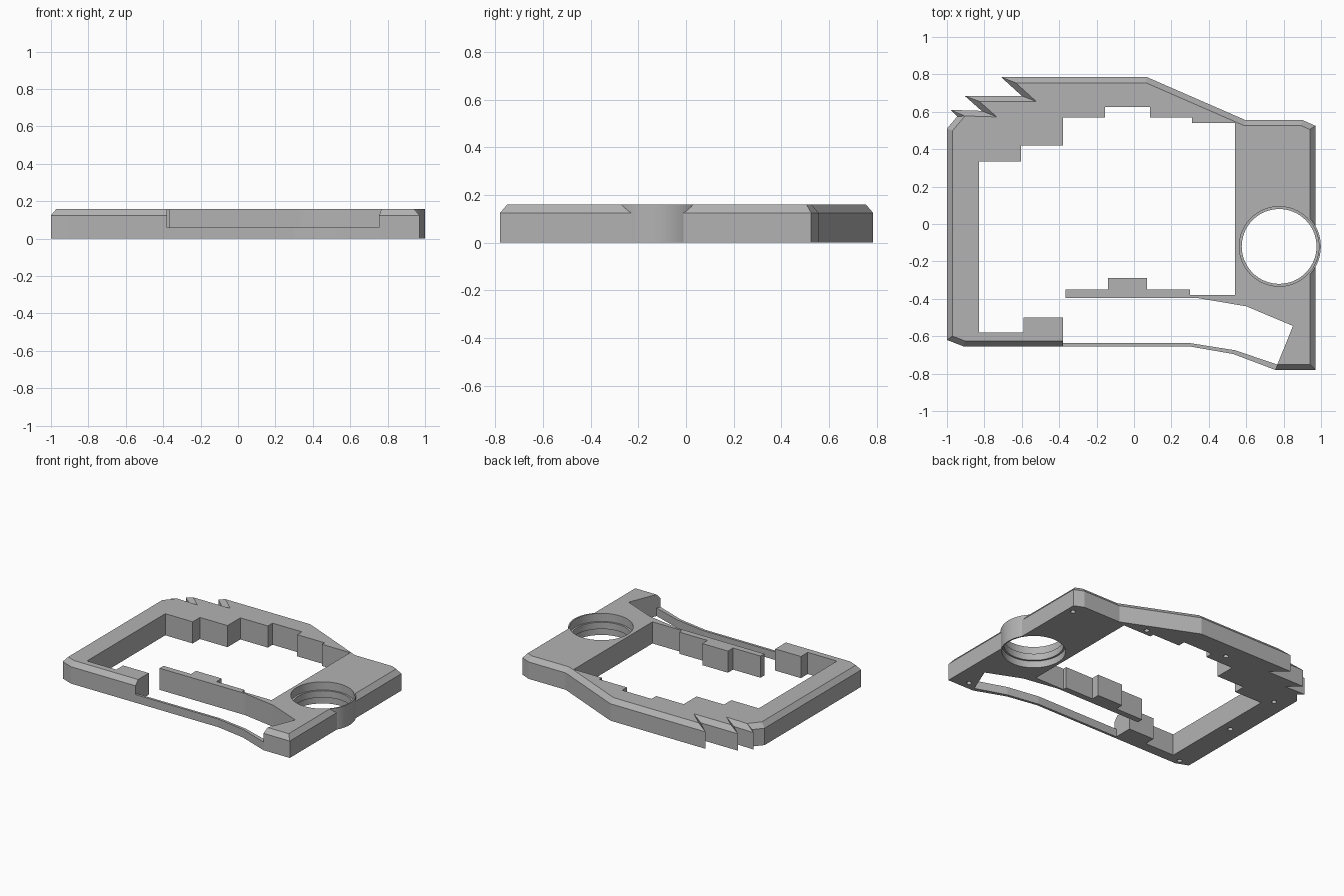
import bpy, bmesh, math
from mathutils import Vector

if "Cube" in bpy.data.objects:
    bpy.data.objects.remove(bpy.data.objects["Cube"], do_unlink=True)

HEIGHT, SHOULDER, BEVEL = 0.16, 0.125, 0.03
RING_CENTRE = (0.776, -0.12)

grey = bpy.data.materials.new("plain_grey")
grey.use_nodes = True
grey.diffuse_color = (0.45, 0.45, 0.45, 1)
grey.node_tree.nodes["Principled BSDF"].inputs["Base Color"].default_value = (0.45, 0.45, 0.45, 1)


def make_object(name, bm):
    bmesh.ops.recalc_face_normals(bm, faces=bm.faces)
    mesh = bpy.data.meshes.new(name)
    bm.to_mesh(mesh)
    bm.free()
    mesh.materials.append(grey)
    obj = bpy.data.objects.new(name, mesh)
    bpy.context.collection.objects.link(obj)
    return obj


def inset(points, amounts):
    """Move each edge of a clockwise outline inward by its own amount, mitred."""
    result = []
    for i, p in enumerate(points):
        before = (p - points[i - 1]).normalized()
        after = (points[(i + 1) % len(points)] - p).normalized()
        n1, n2 = Vector((before.y, -before.x)), Vector((after.y, -after.x))
        a, b = amounts[i - 1], amounts[i]
        det = n1.x * n2.y - n1.y * n2.x
        if abs(det) < 1e-4:
            result.append(p + n1 * a)
        else:
            result.append(p + Vector((a * n2.y - b * n1.y, b * n1.x - a * n2.x)) / det)
    return result


def stack(name, layers):
    """Solid through a stack of (outline, height) layers."""
    bm = bmesh.new()
    rings = [[bm.verts.new((p[0], p[1], z)) for p in pts] for pts, z in layers]
    for low, high in zip(rings, rings[1:]):
        for i in range(len(low)):
            j = (i + 1) % len(low)
            bm.faces.new((low[i], low[j], high[j], high[i]))
    caps = [bm.faces.new(rings[0]), bm.faces.new(rings[-1])]
    bmesh.ops.triangulate(bm, faces=caps)
    return make_object(name, bm)


# Frame outline: bevelled outer edge, then straight stepped inner edge
outer = [(-0.38, -0.655), (-0.91, -0.655), (-1, -0.62), (-1, 0.51),
         (-0.945, 0.575), (-0.98, 0.61), (-0.815, 0.605), (-0.905, 0.685),
         (-0.6, 0.685), (-0.71, 0.785), (0.07, 0.785), (0.595, 0.556),
         (0.9, 0.556), (0.97, 0.525), (0.97, -0.78), (0.755, -0.78)]
inner = [(0.85, -0.545), (0.6, -0.44), (0.335, -0.395), (-0.365, -0.395),
         (-0.365, -0.35), (-0.14, -0.35), (-0.14, -0.29), (0.07, -0.29),
         (0.07, -0.35), (0.3, -0.35), (0.3, -0.38), (0.54, -0.38),
         (0.54, 0.54), (0.31, 0.54), (0.31, 0.57), (0.085, 0.57),
         (0.085, 0.625), (-0.155, 0.625), (-0.155, 0.57), (-0.38, 0.57),
         (-0.38, 0.42), (-0.605, 0.42), (-0.605, 0.335), (-0.83, 0.335),
         (-0.83, -0.58), (-0.59, -0.58), (-0.59, -0.5), (-0.38, -0.5)]
outline = [Vector(p) for p in outer + inner]
amounts = [BEVEL] * (len(outer) - 1) + [0] * (len(inner) + 1)
frame = stack("frame", [(outline, 0), (outline, SHOULDER),
                        (inset(outline, amounts), HEIGHT)])

# Low thin rail bridging the front opening
rail = [(-0.38, -0.655), (0.3, -0.655), (0.53, -0.695), (0.755, -0.78),
        (0.768, -0.752), (0.54, -0.675), (0.3, -0.637), (-0.38, -0.637)]
stack("front_rail", [(rail, 0), (rail, 0.06)])


def circle(x, y, radius, count):
    return [(x + radius * math.cos(math.tau * i / count),
             y + radius * math.sin(math.tau * i / count)) for i in range(count)]


# Openings: round socket and blind screw holes in the underside
screws = [(0.92, 0.46), (0.84, -0.72), (0.38, 0.585), (-0.25, 0.66),
          (-0.89, 0.4), (-0.9, -0.07), (-0.91, -0.61)]
cutters = [stack("socket_cutter", [(circle(*RING_CENTRE, 0.222, 64), -0.1),
                                   (circle(*RING_CENTRE, 0.222, 64), 0.3)])]
for x, y in screws:
    hole = circle(x, y, 0.018, 16)
    cutters.append(stack("screw_cutter", [(hole, -0.1), (hole, 0.1)]))
bpy.context.view_layer.objects.active = frame
for cutter in cutters:
    cutter.hide_render = True
    cut = frame.modifiers.new("cut", 'BOOLEAN')
    cut.operation, cut.solver, cut.object = 'DIFFERENCE', 'EXACT', cutter
    bpy.ops.object.modifier_apply(modifier=cut.name)
    bpy.data.objects.remove(cutter, do_unlink=True)

# Socket ring: thin sleeve with a narrower lip half way down
profile = [(0.223, 0), (0.223, HEIGHT), (0.213, HEIGHT), (0.213, 0.1),
           (0.2, 0.1), (0.2, 0.05), (0.213, 0.05), (0.213, 0)]
bm = bmesh.new()
loops = [[bm.verts.new((x, y, z)) for x, y in circle(*RING_CENTRE, r, 64)]
         for r, z in profile]
for k, loop in enumerate(loops):
    following = loops[(k + 1) % len(loops)]
    for i in range(64):
        j = (i + 1) % 64
        bm.faces.new((loop[i], loop[j], following[j], following[i]))
ring = make_object("socket_ring", bm)
bpy.ops.object.select_all(action='DESELECT')
ring.select_set(True)
bpy.context.view_layer.objects.active = ring
bpy.ops.object.shade_smooth_by_angle(angle=math.radians(30))
